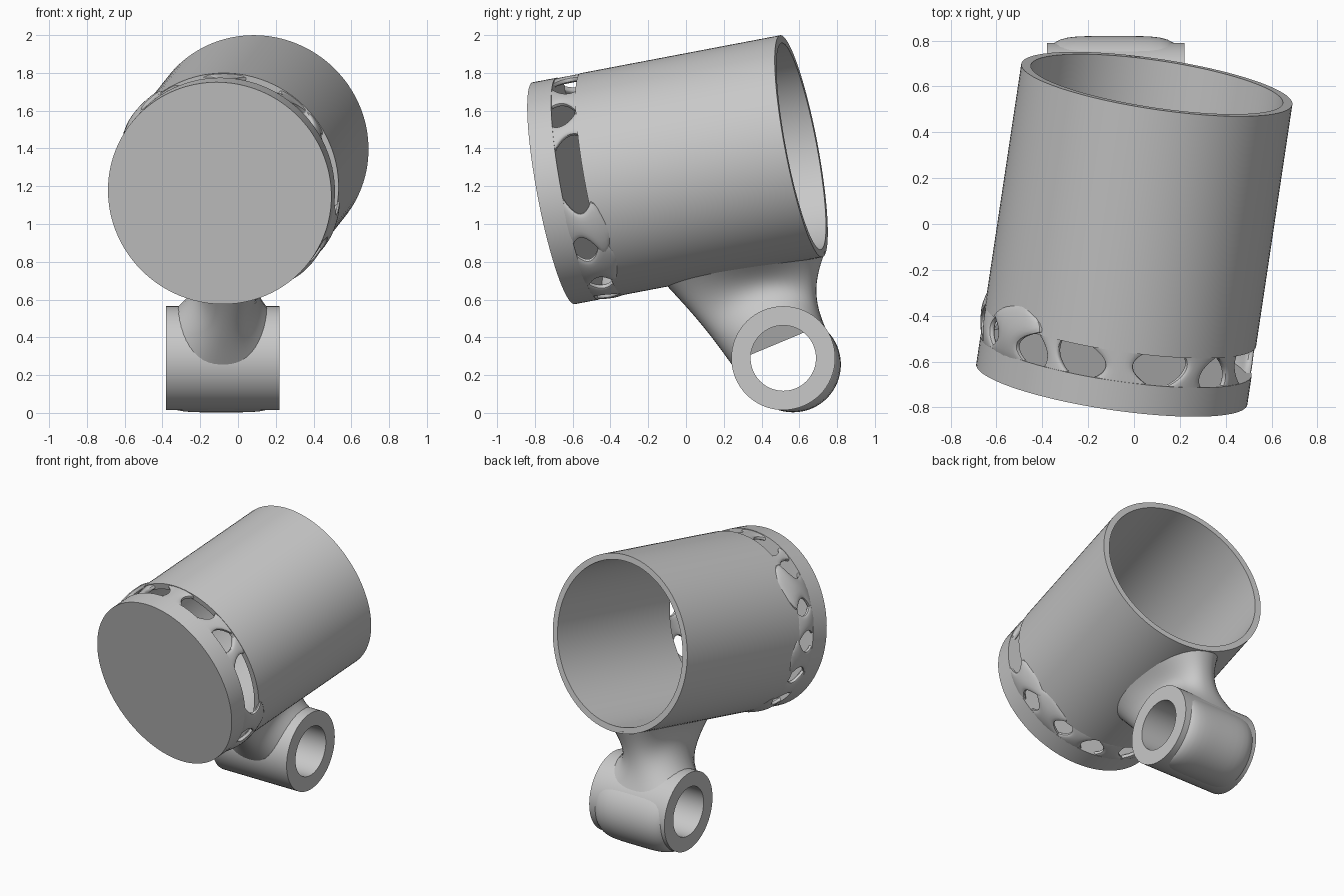
import bpy, bmesh, math
from mathutils import Vector

if "Cube" in bpy.data.objects:
    bpy.data.objects.remove(bpy.data.objects["Cube"])

TAU = 2 * math.pi
grey = bpy.data.materials.new("plain grey")
grey.diffuse_color = (0.58, 0.58, 0.58, 1)
grey.use_nodes = True
grey.node_tree.nodes["Principled BSDF"].inputs["Base Color"].default_value = grey.diffuse_color

# tilted axis of the cup, starting at the outer face of the end cap
AXIS = Vector((0.15, 1, 0.19)).normalized()
START = Vector((-0.097, -0.70, 1.163))
SIDE = AXIS.cross(Vector((0, 0, 1))).normalized()
UP = SIDE.cross(AXIS).normalized()
CUP_R, CUP_IN = 0.598, 0.556


def cup_point(s, r, a):
    return START + AXIS * s + (SIDE * math.cos(a) + UP * math.sin(a)) * r


def cup_ring(s, r, n=96):
    return [cup_point(s, r, TAU * i / n) for i in range(n)]


def pipe_ring(x, r, y=0.515, z=0.29, n=64):
    return [Vector((x, y + r * math.cos(TAU * i / n), z + r * math.sin(TAU * i / n)))
            for i in range(n)]


def loft(name, rings, hollow=False):
    """Skin a list of point rings; hollow joins last ring to first."""
    bm = bmesh.new()
    vs = [[bm.verts.new(p) for p in ring] for ring in rings]
    n = len(vs[0])
    pairs = list(zip(vs, vs[1:])) + ([(vs[-1], vs[0])] if hollow else [])
    for a, b in pairs:
        for i in range(n):
            j = (i + 1) % n
            bm.faces.new((a[i], a[j], b[j], b[i]))
    if not hollow:
        bm.faces.new(vs[0])
        bm.faces.new(vs[-1])
    bmesh.ops.recalc_face_normals(bm, faces=bm.faces)
    mesh = bpy.data.meshes.new(name)
    bm.to_mesh(mesh)
    bm.free()
    mesh.materials.append(grey)
    ob = bpy.data.objects.new(name, mesh)
    bpy.context.collection.objects.link(ob)
    bpy.ops.object.select_all(action='DESELECT')
    ob.select_set(True)
    bpy.context.view_layer.objects.active = ob
    bpy.ops.object.shade_smooth_by_angle(angle=math.radians(35))
    return ob


# open cup barrel and solid end cap
loft("barrel", [cup_ring(0.262, CUP_R), cup_ring(1.348, CUP_R),
                cup_ring(1.348, CUP_IN), cup_ring(0.262, CUP_IN)], hollow=True)
loft("end_cap", [cup_ring(0, CUP_R), cup_ring(0.13, CUP_R)])


# organic struts bridging the gap: angle, half width, lean (degrees), overlap, bulge
def strut(k, angle, width, lean, overlap, bulge):
    rings, steps, n = [], 14, 20
    s0, s1 = 0.115, 0.275 + overlap
    for q in range(steps + 1):
        t = q / steps
        s = s0 + (s1 - s0) * t
        g = min(1, (s - s0) / 0.16)
        w = width * (0.75 + 1.0 * (2 * g - 1) ** 2)
        if overlap and s > 0.27:
            w *= max(0.15, 1 - 0.85 * ((s - 0.27) / (s1 - 0.27)) ** 2)
        mid = 0.576 + bulge * math.sin(math.pi * t) ** 0.8
        ring = []
        for i in range(n):
            p = TAU * i / n
            c, d = math.cos(p), math.sin(p)
            a = angle + lean * (t - 0.5) + w * math.copysign(abs(c) ** 0.8, c)
            r = mid + 0.019 * math.copysign(abs(d) ** 0.6, d)
            ring.append(cup_point(s, r, math.radians(a)))
        rings.append(ring)
    loft(f"strut_{k}", rings)


STRUTS = [(31, 5, 8, 0, 0), (54, 6, -8, 0, 0), (88, 8, 4, 0, 0),
          (118, 4, 6, 0, 0), (141, 9, -8, 0.09, 0.025), (165, 7, 6, 0, 0.012),
          (188, 7, -6, 0.05, 0.02), (212, 8, 8, 0, 0.012), (236, 8, -8, 0.05, 0.02),
          (262, 8, 6, 0, 0.01), (288, 7, -6, 0, 0.01), (313, 9, 8, 0.06, 0.02),
          (338, 9, -10, 0.06, 0.025)]
for k, data in enumerate(STRUTS):
    strut(k, *data)

# cross pipe with open bore
loft("pipe", [pipe_ring(-0.38, 0.275), pipe_ring(0.22, 0.275),
              pipe_ring(0.22, 0.173), pipe_ring(-0.38, 0.173)], hollow=True)

# rounded swelling on the lower back of the pipe
swell = [pipe_ring(-0.37, 0.21)]
for q in range(17):
    u = -math.cos(math.pi * q / 16)
    grow = (1 - abs(u) ** 5) ** 0.5
    swell.append(pipe_ring(-0.088 + 0.282 * u, 0.235 + 0.018 * grow,
                           0.515 + 0.052 * grow, 0.29 - 0.034 * grow))
swell.append(pipe_ring(0.194, 0.21))
loft("pipe_swelling", swell, hollow=True)


# flared neck, fitted to the barrel above and wrapped on the pipe below
def barrel_under(x, y):
    s = y - 0.61
    off = x - (0.10 + 0.15 * s)
    return 1.41 + 0.19 * s - 1.017 * math.sqrt(0.587 ** 2 - off ** 2)


neck, n, steps = [], 48, 16
for q in range(steps + 1):
    f = q / steps
    pinch = math.sin(math.pi * f)
    ring = []
    for i in range(n):
        p = TAU * i / n
        c = math.copysign(abs(math.cos(p)) ** 0.85, math.cos(p))
        d = math.copysign(abs(math.sin(p)) ** 0.85, math.sin(p))
        th = math.radians(108 + 82 * d)
        low = Vector((-0.083 + 0.24 * c, 0.515 + 0.268 * math.cos(th),
                      0.29 + 0.268 * math.sin(th)))
        tx, ty = -0.02 + 0.22 * c, 0.315 - 0.42 * d
        high = Vector((tx, ty, barrel_under(tx, ty)))
        pt = low.lerp(high, f)
        pt.x -= 0.07 * pinch * c
        pt.y += (0.055 if d < 0 else 0.015) * pinch * d
        ring.append(pt)
    neck.append(ring)
loft("neck", neck)
